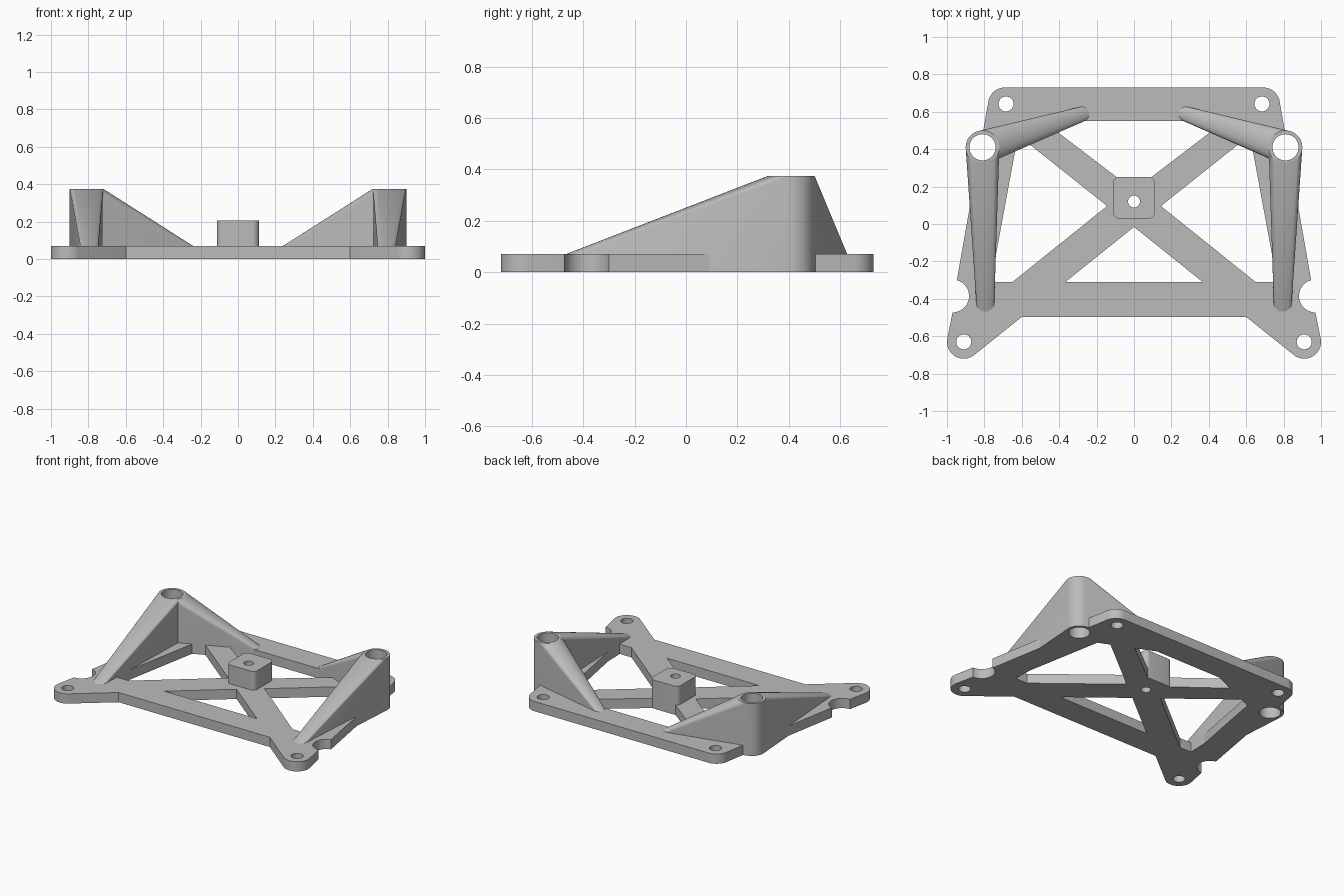
import bpy
import bmesh
from math import cos, sin, radians

PLATE_H = 0.07
TOWER_H = 0.375
TOWER = (0.81, 0.41)

cube = bpy.data.objects.get("Cube")
if cube:
    bpy.data.objects.remove(cube, do_unlink=True)

grey = bpy.data.materials.new("plain grey")
grey.use_nodes = True
tone = (0.5, 0.5, 0.5, 1)
grey.diffuse_color = tone
grey.node_tree.nodes["Principled BSDF"].inputs["Base Color"].default_value = tone


def arc(x, y, r, start, end, steps=16):
    angles = [radians(start + (end - start) * i / steps) for i in range(steps + 1)]
    return [(x + r * cos(a), y + r * sin(a)) for a in angles]


def circle(x, y, r, steps=48):
    return arc(x, y, r, 0, 360, steps)[:-1]


def flip(points):
    return [(-x, y) for x, y in reversed(points)]


def add_object(name, bm):
    bmesh.ops.recalc_face_normals(bm, faces=bm.faces)
    mesh = bpy.data.meshes.new(name)
    bm.to_mesh(mesh)
    bm.free()
    mesh.materials.append(grey)
    obj = bpy.data.objects.new(name, mesh)
    bpy.context.collection.objects.link(obj)
    return obj


def prism(name, points, bottom, top):
    bm = bmesh.new()
    face = bm.faces.new([bm.verts.new((x, y, bottom)) for x, y in points])
    made = bmesh.ops.extrude_face_region(bm, geom=[face])["geom"]
    verts = [v for v in made if isinstance(v, bmesh.types.BMVert)]
    bmesh.ops.translate(bm, verts=verts, vec=(0, 0, top - bottom))
    return add_object(name, bm)


def hull(name, levels):
    """Convex body around outlines placed at given heights."""
    bm = bmesh.new()
    for points, z in levels:
        for x, y in points:
            bm.verts.new((x, y, z))
    out = bmesh.ops.convex_hull(bm, input=bm.verts)
    unused = {g for g in out["geom_interior"] if isinstance(g, bmesh.types.BMVert)}
    bmesh.ops.delete(bm, geom=list(unused), context="VERTS")
    bmesh.ops.dissolve_limit(bm, angle_limit=radians(0.2), verts=bm.verts, edges=bm.edges)
    return add_object(name, bm)


def cut(obj, outlines):
    """Cut vertical openings right through an object."""
    for points in outlines:
        cutter = prism("cutter", points, -0.1, 0.6)
        cutter.hide_render = True
        mod = obj.modifiers.new("opening", "BOOLEAN")
        mod.operation = "DIFFERENCE"
        mod.solver = "EXACT"
        mod.object = cutter
        bpy.context.view_layer.objects.active = obj
        bpy.ops.object.modifier_apply(modifier=mod.name)
        bpy.data.objects.remove(cutter, do_unlink=True)


def smooth(obj):
    bpy.ops.object.select_all(action="DESELECT")
    obj.select_set(True)
    bpy.context.view_layer.objects.active = obj
    bpy.ops.object.shade_smooth_by_angle(angle=radians(30))


# Base plate outline: rounded back corner, side notch, foot
half = arc(0.69, 0.64, 0.09, 90, 10)
half += arc(0.97, -0.385, 0.088, 105, 270)
half += arc(0.91, -0.63, 0.09, 10, -128)
half.append((0.6, -0.497))
plate = prism("base_plate", half + flip(half), 0, PLATE_H)

# Windows between the crossed beams
side_window = [(0.765, -0.31), (0.65, -0.31), (0.144, 0.096), (0.62, 0.475)]
front_window = [(-0.367, -0.31), (0.367, -0.31), (0, -0.016)]
back_window = [(-0.485, 0.55), (0.485, 0.55), (0, 0.18)]
boss_bore = circle(0, 0.12, 0.032)
openings = [front_window, back_window, side_window, flip(side_window), boss_bore]

# Screw holes and tower bores
for x, y, r in ((0.684, 0.642, 0.04), (0.91, -0.63, 0.04), (*TOWER, 0.07)):
    openings += [circle(x, y, r), circle(-x, y, r)]
cut(plate, openings)
smooth(plate)

# Central boss with rounded corners
boss_outline = []
for i, (sx, sy) in enumerate(((1, 1), (-1, 1), (-1, -1), (1, -1))):
    boss_outline += arc(sx * 0.077, 0.14 + sy * 0.077, 0.035, i * 90, i * 90 + 90, 8)
boss = prism("centre_boss", boss_outline, 0, 0.205)
cut(boss, [boss_bore])
smooth(boss)

# Towers with a tapering rib towards the front and one towards the back middle
ribs = {"front_rib": (0.795, -0.42, 0.048), "back_rib": (0.28, 0.587, 0.04)}
for side, sign in (("left", 1), ("right", -1)):
    tower = circle(sign * TOWER[0], TOWER[1], 0.09)
    bore = circle(sign * TOWER[0], TOWER[1], 0.07)
    for name, (x, y, r) in ribs.items():
        toe = circle(sign * x, y, r)
        rib = hull(f"{side}_tower_{name}",
                   [(tower, 0), (tower, TOWER_H), (toe, 0), (toe, PLATE_H)])
        cut(rib, [bore])
        smooth(rib)
